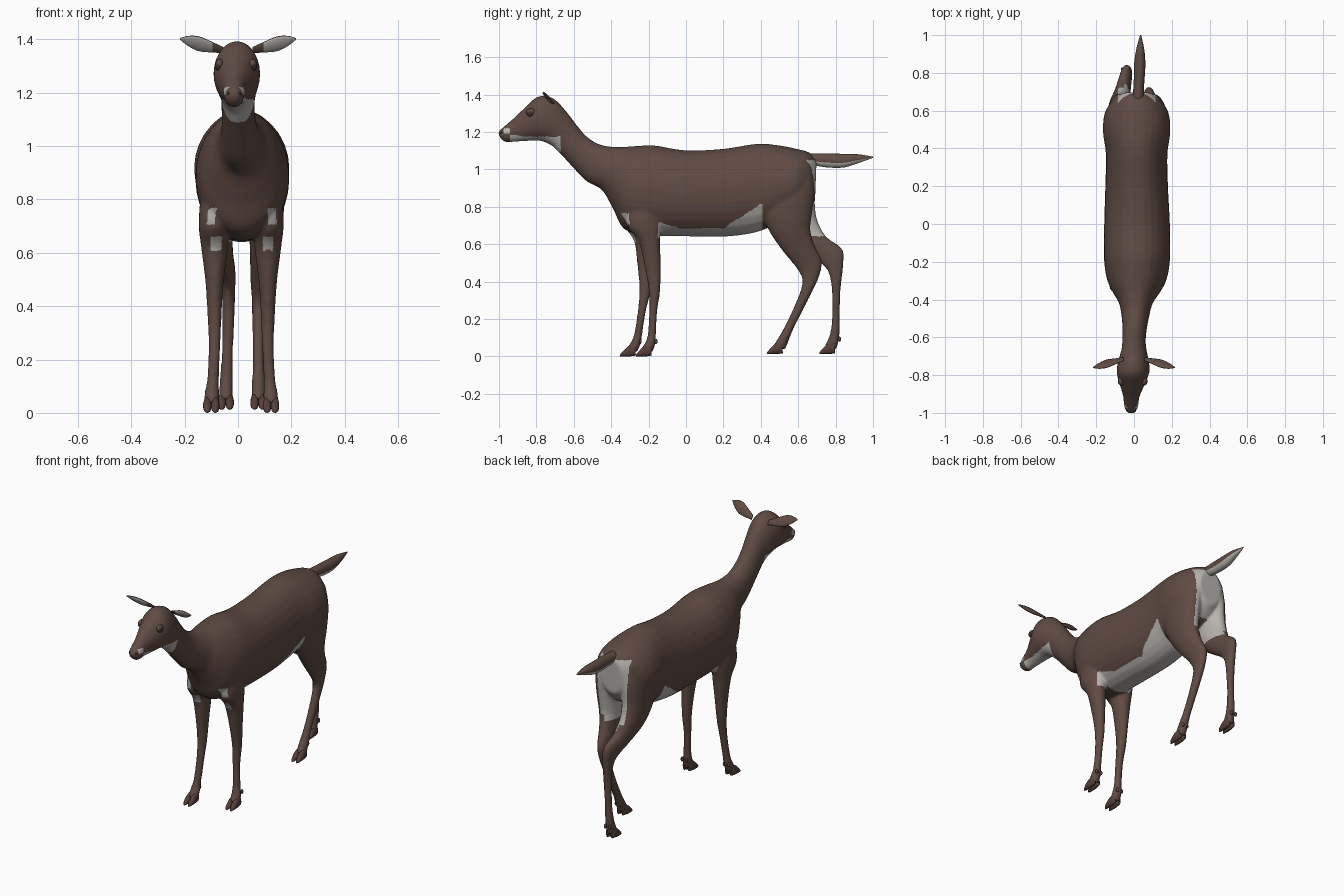
import bpy, bmesh, math
from mathutils import Vector

cube = bpy.data.objects.get("Cube")
if cube:
    bpy.data.objects.remove(cube, do_unlink=True)


def material(name, color):
    mat = bpy.data.materials.new(name)
    mat.use_nodes = True
    mat.diffuse_color = (*color, 1)
    mat.node_tree.nodes["Principled BSDF"].inputs["Base Color"].default_value = (*color, 1)
    return mat


brown = material("brown coat", (0.115, 0.07, 0.056))
pale = material("pale coat", (0.48, 0.46, 0.43))
hoof_brown = material("hoof brown", (0.09, 0.05, 0.042))
dark = material("dark eye", (0.05, 0.03, 0.025))


def spline(rows, steps):
    """Smooth interpolation through rows of equal length."""
    out = []
    for i in range(len(rows) - 1):
        quad = [rows[max(i - 1, 0)], rows[i], rows[i + 1], rows[min(i + 2, len(rows) - 1)]]
        for k in range(steps):
            t = k / steps
            out.append([b + 0.5 * t * (c - a + t * (2 * a - 5 * b + 4 * c - d + t * (3 * (b - c) + d - a)))
                        for a, b, c, d in zip(*quad)])
    return out + [list(rows[-1])]


def loft(bm, rings, sides=20):
    """Skin a closed tube over rings given as (edge, opposite edge, side vector)."""
    loops = []
    for a, b, side in rings:
        mid, up = (a + b) / 2, (a - b) / 2
        angles = [math.tau * k / sides for k in range(sides)]
        loops.append([bm.verts.new(mid + up * math.cos(t) + side * math.sin(t)) for t in angles])
    for low, high in zip(loops, loops[1:]):
        for k in range(sides):
            n = (k + 1) % sides
            bm.faces.new((low[k], low[n], high[n], high[k]))
    bm.faces.new(loops[0][::-1])
    bm.faces.new(loops[-1])
    bmesh.ops.recalc_face_normals(bm, faces=bm.faces)


def profile_rings(rows, steps=4):
    """Rows hold y, z of one edge, y, z of the other, half width and centre x."""
    return [(Vector((x, y1, z1)), Vector((x, y2, z2)), Vector((max(w, 0.002), 0, 0)))
            for y1, z1, y2, z2, w, x in spline(rows, steps)]


def make_object(name, bm, mats):
    mesh = bpy.data.meshes.new(name)
    bm.to_mesh(mesh)
    bm.free()
    for mat in mats:
        mesh.materials.append(mat)
    mesh.shade_smooth()
    obj = bpy.data.objects.new(name, mesh)
    bpy.context.collection.objects.link(obj)
    return obj


def ellipsoid(name, loc, size, mat):
    bm = bmesh.new()
    bmesh.ops.create_uvsphere(bm, u_segments=16, v_segments=10, radius=1)
    bmesh.ops.scale(bm, vec=size, verts=bm.verts)
    bmesh.ops.translate(bm, vec=loc, verts=bm.verts)
    return make_object(name, bm, [mat])


# Head and neck, from nose to shoulder
head_neck = [
    (-1.005, 1.2, -.995, 1.17, .018, -.015),
    (-.975, 1.228, -.965, 1.146, .036, -.015),
    (-.92, 1.275, -.91, 1.148, .043, -.014),
    (-.865, 1.327, -.85, 1.152, .063, -.01),
    (-.79, 1.39, -.775, 1.152, .087, -.005),
    (-.71, 1.38, -.715, 1.125, .078, -.002),
    (-.64, 1.31, -.69, 1.1, .066, 0),
    (-.585, 1.238, -.65, 1.06, .062, 0),
    (-.53, 1.175, -.595, 1, .064, .003),
    (-.46, 1.133, -.53, .935, .072, .007),
]
# Trunk, from shoulder to rump
trunk = [
    (-.38, 1.12, -.45, .89, .09, .01),
    (-.31, 1.122, -.39, .79, .13, .013),
    (-.24, 1.127, -.33, .68, .16, .015),
    (-.16, 1.127, -.2, .647, .175, .016),
    (0, 1.102, 0, .642, .174, .016),
    (.2, 1.11, .2, .64, .166, .014),
    (.38, 1.137, .36, .66, .163, .014),
    (.5, 1.128, .47, .7, .178, .014),
    (.6, 1.108, .57, .74, .17, .014),
    (.66, 1.09, .64, .78, .13, .015),
    (.698, 1.05, .69, .84, .075, .016),
]
# Front leg, from shoulder to foot
front_leg = [
    (-.3, .95, -.14, .95, .05, .1),
    (-.32, .72, -.13, .74, .056, .115),
    (-.255, .62, -.138, .62, .05, .112),
    (-.224, .49, -.135, .49, .034, .112),
    (-.2, .36, -.138, .35, .026, .112),
    (-.197, .25, -.153, .25, .022, .112),
    (-.203, .13, -.161, .12, .022, .118),
    (-.215, .08, -.163, .07, .027, .122),
    (-.24, .04, -.18, .02, .028, .124),
]
# Hind leg stepping forward
hind_leg_forward = [
    (.45, 1, .67, 1.02, .06, .1),
    (.42, .86, .69, .9, .075, .1),
    (.41, .76, .675, .77, .07, .103),
    (.45, .66, .665, .68, .058, .1),
    (.52, .56, .685, .6, .045, .09),
    (.585, .48, .726, .51, .033, .08),
    (.62, .42, .713, .43, .026, .078),
    (.615, .36, .677, .35, .024, .077),
    (.58, .27, .627, .25, .022, .077),
    (.533, .17, .578, .155, .022, .077),
    (.5, .11, .555, .1, .026, .077),
    (.465, .055, .53, .035, .026, .077),
]
# Hind leg stretched back
hind_leg_back = [
    (.45, 1, .67, 1.02, .06, -.07),
    (.42, .86, .69, .9, .075, -.07),
    (.45, .74, .69, .8, .068, -.075),
    (.54, .63, .705, .72, .056, -.075),
    (.65, .55, .75, .64, .042, -.06),
    (.73, .49, .835, .575, .032, -.042),
    (.765, .44, .841, .49, .026, -.036),
    (.78, .35, .827, .36, .023, -.036),
    (.782, .22, .822, .22, .021, -.04),
    (.77, .12, .82, .11, .025, -.044),
    (.74, .055, .805, .035, .026, -.046),
]


def lean(y, z):
    """The right front leg reaches a little further forward near the ground."""
    return y + min(0, 0.1 * z - 0.085)


front_leg_right = [(lean(a, b), b, lean(c, d), d, w, 0.024 - x) for a, b, c, d, w, x in front_leg]

bm = bmesh.new()
for rows in (head_neck + trunk, front_leg, front_leg_right, hind_leg_forward, hind_leg_back):
    loft(bm, profile_rings(rows), 28)
body = make_object("body", bm, [])

# Fuse trunk and legs into one soft skin
remesh = body.modifiers.new("fuse", 'REMESH')
remesh.mode = 'VOXEL'
remesh.voxel_size = 0.009
soften = body.modifiers.new("soften", 'SMOOTH')
soften.factor = 0.5
soften.iterations = 4
depsgraph = bpy.context.evaluated_depsgraph_get()
skin = bpy.data.meshes.new_from_object(body.evaluated_get(depsgraph))
body.modifiers.clear()
body.data = skin
skin.materials.clear()
skin.materials.append(brown)
skin.materials.append(pale)
skin.shade_smooth()


def is_pale(p, n):
    off = p.x - 0.015
    side = abs(off)
    jaw = -0.94 < p.y < -0.67 and 1.09 < p.z < 1.176 + 0.1 * max(0, -0.84 - p.y)
    muzzle = abs(p.y + 0.957) < 0.018 and 1.195 < p.z < 1.222 and abs(n.x) > 0.4
    belly = -0.15 < p.y < 0.41 and 0.5 < p.z < 0.685 + 0.65 * max(0, p.y - 0.2) + 0.3 * max(0, -p.y - 0.03)
    belly = belly and (p.z > 0.63 or n.z < -0.6)
    rump = p.y > 0.63 and 0.68 < p.z < 1.05 and side < 0.1 and n.y > 0.3
    thigh = p.y > 0.56 and 0.64 < p.z < 0.82 and n.x * off < 0 and abs(n.x) > 0.4
    knee = p.y < -0.1 and n.y < -0.3 and abs(p.z - 0.635) < 0.025 and abs(side - 0.098) < 0.02
    chest = p.y < -0.1 and n.y < -0.2 and abs(p.z - 0.735) < 0.03 and abs(side - 0.06 - 0.07 * (1.5 - p.z)) < 0.016
    return jaw or muzzle or belly or rump or thigh or knee or chest


for face in skin.polygons:
    face.material_index = int(is_pale(face.center, face.normal))

# Tail, pale underneath
bm = bmesh.new()
loft(bm, profile_rings([(.65, 1.085, .66, 1.03, .03, .02), (.74, 1.086, .74, 1.012, .028, .026),
                        (.84, 1.083, .84, 1.01, .03, .03), (.92, 1.081, .92, 1.033, .022, .033),
                        (1, 1.068, 1, 1.062, .003, .035)], 6))
tail = make_object("tail", bm, [brown, pale])
for face in tail.data.polygons:
    face.material_index = int(face.normal.z < -0.15 and face.center.y > 0.69)

# Ears, eyes and nostrils
for sign, label in ((1, "left"), (-1, "right")):
    bm = bmesh.new()
    across, facing = Vector((0, -0.6, 0.8)), Vector((0, -0.8, -0.6))
    rings = []
    for t, width in spline([(0, .014), (.25, .024), (.55, .034), (.8, .024), (1, .003)], 4):
        mid = Vector((sign * (0.055 + 0.163 * t), -0.715 - 0.045 * t, 1.36 + 0.042 * t))
        rings.append((mid + across * width, mid - across * width, facing * width * 0.3))
    loft(bm, rings)
    ear = make_object(label + "_ear", bm, [brown, pale])
    for face in ear.data.polygons:
        face.material_index = int(face.normal.dot(facing) > 0.6 and abs(face.center.x) > 0.09)
    ellipsoid(label + "_eye", (sign * 0.066 - 0.007, -0.832, 1.3), (0.013, 0.02, 0.017), dark)
    ellipsoid(label + "_eyelid", (sign * 0.062 - 0.007, -0.83, 1.308), (0.015, 0.026, 0.018), brown)
    ellipsoid(label + "_nostril", (sign * 0.02 - 0.015, -0.987, 1.197), (0.007, 0.008, 0.006), dark)

# Cloven hooves and dewclaws
feet = [("front_left", .124, -.268, 0), ("front_right", -.1, -.353, 0),
        ("hind_left", .077, .433, .012), ("hind_right", -.046, .713, .012)]
for label, x, y, z in feet:
    for sign, part in ((1, "outer"), (-1, "inner")):
        bm = bmesh.new()
        cx = x + sign * 0.015
        loft(bm, profile_rings([(y + .08, z + .065, y + .085, z + .005, .013, cx),
                                (y + .045, z + .055, y + .05, z, .016, cx),
                                (y + .015, z + .027, y + .015, z, .013, cx),
                                (y, z + .009, y, z, .004, cx)], 4), 14)
        make_object(f"{label}_{part}_hoof", bm, [hoof_brown])
        ellipsoid(f"{label}_{part}_dewclaw", (cx, y + 0.107, z + 0.08), (0.008, 0.009, 0.014), hoof_brown)
